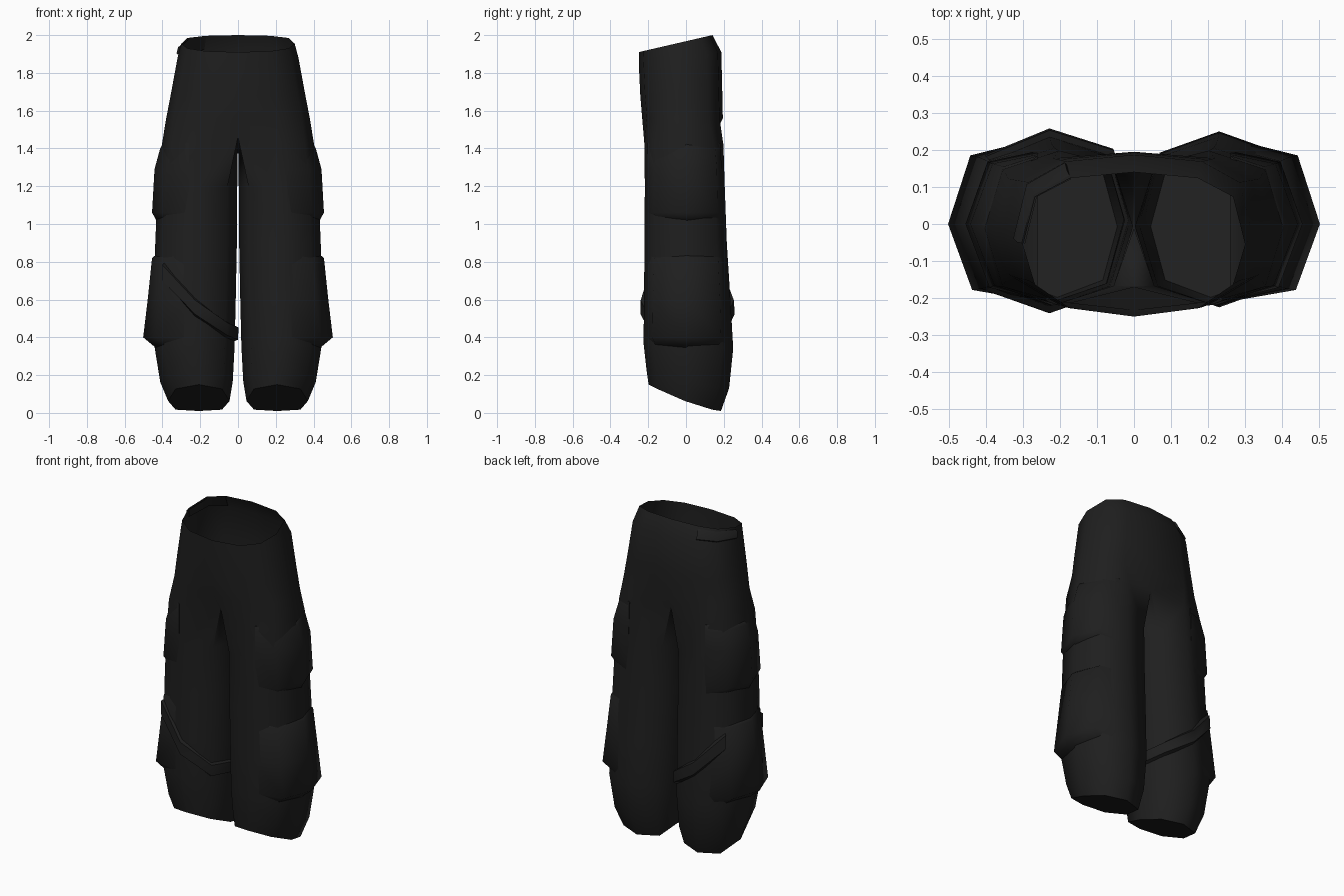
import bpy, bmesh, math

cube = bpy.data.objects.get("Cube")
if cube:
    bpy.data.objects.remove(cube, do_unlink=True)

# One dark cloth colour
cloth = bpy.data.materials.new("black_cloth")
cloth.use_nodes = True
COLOUR = (0.0135, 0.0135, 0.0135, 1)
cloth.diffuse_color = COLOUR
bsdf = cloth.node_tree.nodes["Principled BSDF"]
bsdf.inputs["Base Color"].default_value = COLOUR
bsdf.inputs["Roughness"].default_value = 0.9


def finish(name, bm, mirror=False, angle=60):
    bmesh.ops.recalc_face_normals(bm, faces=bm.faces)
    mesh = bpy.data.meshes.new(name)
    bm.to_mesh(mesh)
    bm.free()
    mesh.materials.append(cloth)
    obj = bpy.data.objects.new(name, mesh)
    bpy.context.collection.objects.link(obj)
    if mirror:
        mod = obj.modifiers.new("mirror", 'MIRROR')
        mod.merge_threshold = 0.0005
    bpy.ops.object.select_all(action='DESELECT')
    obj.select_set(True)
    bpy.context.view_layer.objects.active = obj
    bpy.ops.object.shade_smooth_by_angle(angle=math.radians(angle))


def bridge(bm, a, b, closed):
    n = len(a)
    for i in range(n if closed else n - 1):
        j = (i + 1) % n
        bm.faces.new((a[i], a[j], b[j], b[i]))


def loft(bm, rings, closed=True, caps=True):
    loops = [[bm.verts.new(p) for p in ring] for ring in rings]
    for a, b in zip(loops, loops[1:]):
        bridge(bm, a, b, closed)
    if caps:
        bm.faces.new(loops[0])
        bm.faces.new(loops[-1])
    return loops


def spow(v, p):
    return math.copysign(abs(v) ** p, v)


def mix(a, b, t):
    return [u + (v - u) * t for u, v in zip(a, b)]


# Hip rows: z at front, z at back, half width, front y, back y
HIPS = [(1.91, 2.0, 0.3, -0.25, 0.14),
        (1.85, 1.91, 0.32, -0.25, 0.187),
        (1.68, 1.70, 0.355, -0.242, 0.192),
        (1.56, 1.56, 0.38, -0.232, 0.195)]
# Leg rows: z at front, z at back, inner x, outer x, front y, back y
LEGS = [(1.42, 1.42, 0.0, 0.403, -0.22, 0.198),
        (1.2, 1.2, 0.004, 0.425, -0.218, 0.205),
        (0.9, 0.9, 0.006, 0.438, -0.22, 0.216),
        (0.6, 0.6, 0.012, 0.443, -0.222, 0.235),
        (0.37, 0.34, 0.018, 0.442, -0.225, 0.25),
        (0.22, 0.13, 0.028, 0.412, -0.208, 0.228),
        (0.15, 0.01, 0.045, 0.37, -0.198, 0.185)]


def hip_point(row, a):
    zf, zb, w, yf, yb = row
    s = spow(math.sin(a), 0.85 if a < 0 else 0.6)
    y = (yf + yb) / 2 + (yb - yf) / 2 * s
    return (w * max(math.cos(a), 0) ** 0.8, y, zf + (zb - zf) * (s + 1) / 2)


def leg_point(row, a):
    zf, zb, xi, xo, yf, yb = row
    s = spow(math.sin(a), 0.8)
    x = (xi + xo) / 2 + (xo - xi) / 2 * spow(math.cos(a), 0.8)
    y = (yf + yb) / 2 + (yb - yf) / 2 * s
    return (x, y, zb + (zf - zb) * ((1 - s) / 2) ** 1.4)


def leg_row_at(z):
    for a, b in zip(LEGS, LEGS[1:]):
        if z >= b[0]:
            return mix(a, b, (a[0] - z) / (a[0] - b[0]))


# Trousers: half hips opening into one eight-sided closed leg, mirrored
bm = bmesh.new()
hip_angles = [math.radians(-90 + 30 * i) for i in range(7)]
leg_angles = [math.radians(-135 + 45 * i) for i in range(8)]
hip_loops = loft(bm, [[hip_point(r, a) for a in hip_angles] for r in HIPS],
                 closed=False, caps=False)
leg_loops = loft(bm, [[leg_point(r, a) for a in leg_angles] for r in LEGS], caps=False)
bm.faces.new(leg_loops[-1])
top = leg_loops[0]
for i in (0, 6, 7):            # crotch seam lies on the centre plane
    top[i].co.x = 0
    top[i].co.z += 0.04
bridge(bm, hip_loops[-1], top[:7], closed=False)
finish("trousers", bm, mirror=True)

# Cargo pockets wrapped around the outer side of each leg
# rows: z, outer x, front corner y, back corner y
POCKETS = {
    "upper_pocket": [(1.43, 0.395, -0.14, 0.13), (1.40, 0.412, -0.158, 0.155),
                     (1.29, 0.442, -0.166, 0.163), (1.06, 0.455, -0.172, 0.168),
                     (1.01, 0.427, -0.15, 0.15)],
    "lower_pocket": [(0.84, 0.43, -0.15, 0.15), (0.82, 0.455, -0.168, 0.17),
                     (0.60, 0.478, -0.175, 0.18), (0.40, 0.502, -0.178, 0.185),
                     (0.34, 0.43, -0.155, 0.165)],
}
for name, rows in POCKETS.items():
    bm = bmesh.new()
    rings = []
    for z, xo, yf, yb in rows:
        row = leg_row_at(z) or LEGS[0]
        front, back = row[4] * 0.93, row[5] * 0.93
        rings.append([(0.26, front, z), (xo - 0.065, yf, z), (xo, 0, z),
                      (xo - 0.06, yb, z), (0.26, back, z)])
    loft(bm, rings)
    finish(name, bm, mirror=True)

# Slanted strap around the right leg, its ends tucked under the pocket
bm = bmesh.new()
rings = []
for i in range(7):
    a = math.radians(45 + 45 * i)
    d = leg_point(leg_row_at(0.55), a)[0]
    mid = 0.415 + 0.35 * d + 1.25 * d * d
    half = 0.045 + 0.035 * d
    ring = []
    for out, up in ((-0.01, 1), (0.018, 0.7), (0.018, -0.7), (-0.01, -1)):
        z = mid + half * up
        x, y, _ = leg_point(leg_row_at(z), a)
        ring.append((-x - out * math.cos(a), y + out * math.sin(a), z))
    rings.append(ring)
loft(bm, rings)
finish("leg_strap", bm)

# Waist tab at the back right, just under the rim
bm = bmesh.new()
rings = []
for i in range(3):
    a = hip_angles[3 + i]
    ring = []
    for out, t in ((-0.008, 0.1), (0.012, 0.25), (0.012, 0.7), (-0.008, 0.85)):
        x, y, z = hip_point(mix(HIPS[0], HIPS[1], t), a)
        ring.append((-x - out * math.cos(a), y + out * math.sin(a), z))
    rings.append(ring)
loft(bm, rings)
finish("waist_tab", bm)
